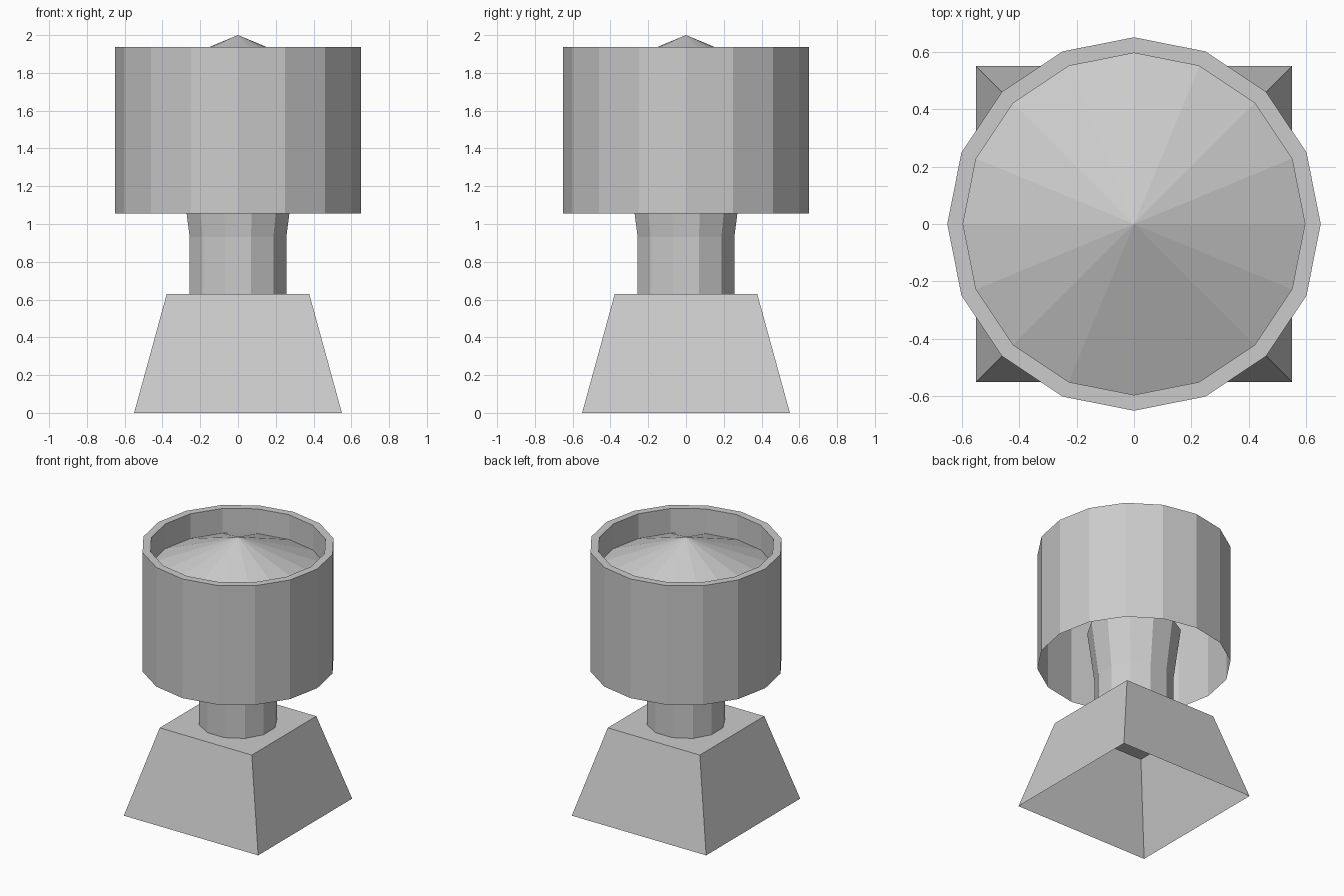
import bpy, bmesh
from math import pi, cos, sin, sqrt

if "Cube" in bpy.data.objects:
    bpy.data.objects.remove(bpy.data.objects["Cube"])


def lathe(name, profile, sides, offset=0.0):
    """Flat-faced open shell from (radius, z) points; radius 0 closes to a point."""
    bm = bmesh.new()
    rings = []
    for r, z in profile:
        if r == 0:
            rings.append([bm.verts.new((0, 0, z))] * sides)
        else:
            angles = [offset + 2 * pi * i / sides for i in range(sides)]
            rings.append([bm.verts.new((r * cos(a), r * sin(a), z)) for a in angles])
    for low, high in zip(rings, rings[1:]):
        for i in range(sides):
            j = (i + 1) % sides
            corners = [low[i], low[j], high[j], high[i]]
            bm.faces.new(list(dict.fromkeys(corners)))
    # merge the coplanar triangles of flat caps
    bmesh.ops.dissolve_limit(bm, angle_limit=0.01, verts=bm.verts, edges=bm.edges)
    mesh = bpy.data.meshes.new(name)
    bm.to_mesh(mesh)
    bm.free()
    obj = bpy.data.objects.new(name, mesh)
    bpy.context.collection.objects.link(obj)
    return obj


# Square tapered foot, open underneath
lathe("base", [(0.55 * sqrt(2), 0), (0.377 * sqrt(2), 0.63), (0, 0.63)], 4, pi / 4)

# Straight neck, flaring where it enters the drum
lathe("neck", [(0.265, 0.63), (0.265, 0.93)], 12, pi / 12)
lathe("neck_flare", [(0.265, 0.93), (0.315, 1.31), (0, 1.31)], 12, pi / 12)

# Drum shell, open below, with a rim and a recessed inner wall
lathe("drum", [(0.65, 1.055), (0.65, 1.937), (0.595, 1.937), (0.595, 1.754)], 16)

# Shallow cone filling the top of the drum
lathe("cone_top", [(0.595, 1.754), (0, 2.0)], 16)
